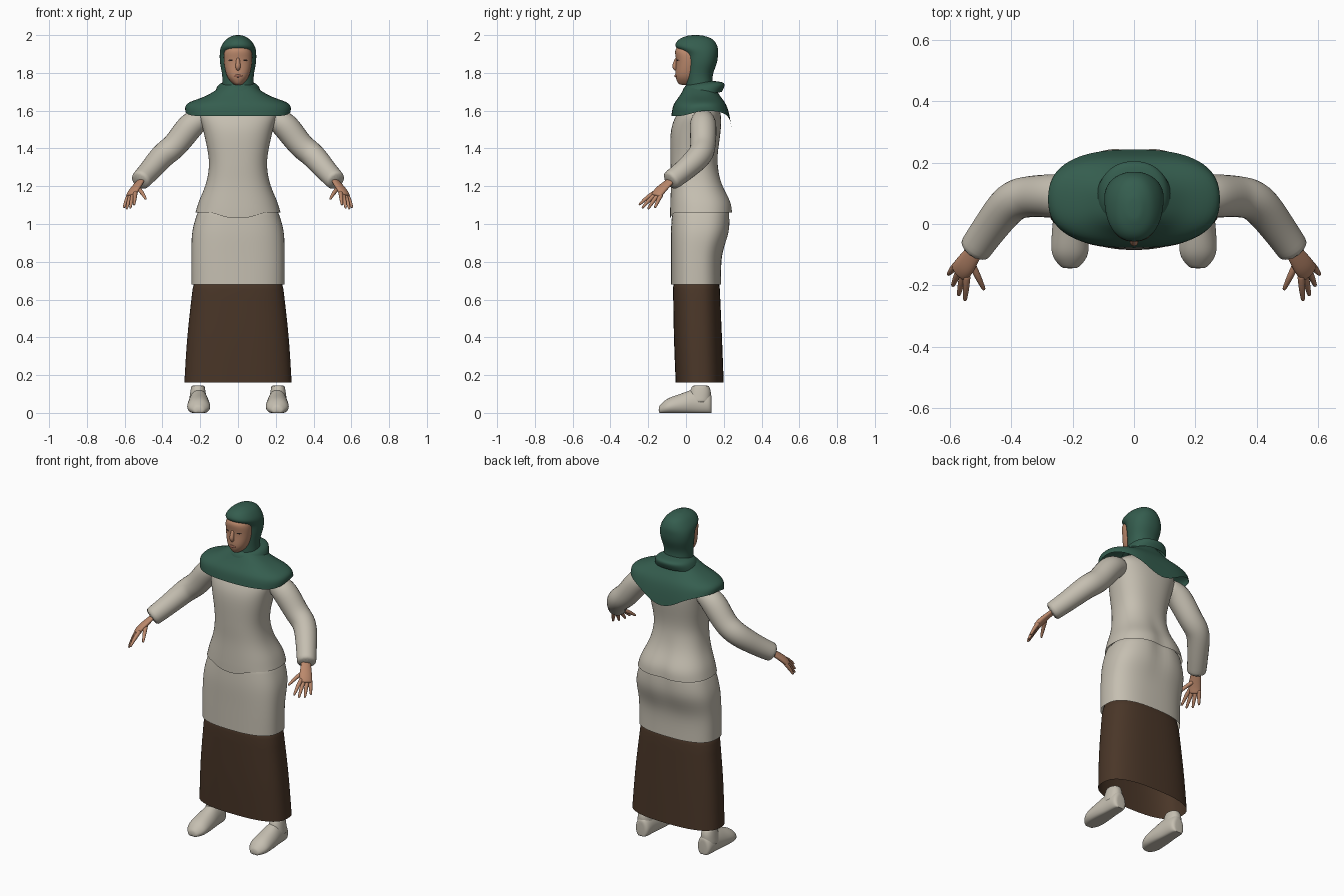
import bpy, bmesh
from math import sin, cos, pi, exp, copysign
from mathutils import Vector

cube = bpy.data.objects.get("Cube")
if cube:
    bpy.data.objects.remove(cube)


def material(name, *rgb):
    mat = bpy.data.materials.new(name)
    mat.use_nodes = True
    mat.diffuse_color = (*rgb, 1)
    shader = mat.node_tree.nodes["Principled BSDF"]
    shader.inputs["Base Color"].default_value = (*rgb, 1)
    return mat


scarf_green = material("scarf_green", .035, .11, .077)
cloth_beige = material("cloth_beige", .56, .52, .44)
skirt_brown = material("skirt_brown", .068, .037, .021)
skin_tan = material("skin_tan", .5, .25, .15)
lip_red = material("lip_red", .36, .15, .1)
lash_dark = material("lash_dark", .02, .012, .01)


def spline(rows, steps=3):
    """Pass a smooth curve through the given rows of any length."""
    rows = [Vector(row) for row in rows]
    last = len(rows) - 1
    result = []
    for i in range(last):
        before, start, end, after = (rows[min(max(j, 0), last)] for j in range(i - 1, i + 3))
        for k in range(steps):
            t = k / steps
            bend = 2 * before - 5 * start + 4 * end - after
            twist = 3 * (start - end) + after - before
            result.append(start + (end - before + bend * t + twist * t * t) * (t / 2))
    return result + [rows[-1]]


def outline(count, exponent=2):
    """Points of a unit circle, squarer for a higher exponent."""
    for i in range(count):
        angle = 2 * pi * i / count
        yield [copysign(abs(value) ** (2 / exponent), value) for value in (cos(angle), sin(angle))]


def skin_rings(name, rings, mat, bottom=True, top=True, mirror=False):
    """Bridge rings of points into a smooth surface."""
    bm = bmesh.new()
    loops = [[bm.verts.new(point) for point in ring] for ring in rings]
    for lower, upper in zip(loops, loops[1:]):
        for i in range(len(lower)):
            bm.faces.new((lower[i - 1], lower[i], upper[i], upper[i - 1]))
    if bottom:
        bm.faces.new(reversed(loops[0]))
    if top:
        bm.faces.new(loops[-1])
    bmesh.ops.recalc_face_normals(bm, faces=bm.faces)
    for face in bm.faces:
        face.smooth = True
    mesh = bpy.data.meshes.new(name)
    bm.to_mesh(mesh)
    bm.free()
    mesh.materials.append(mat)
    part = bpy.data.objects.new(name, mesh)
    bpy.context.collection.objects.link(part)
    if mirror:
        part.modifiers.new("mirror", "MIRROR").use_mirror_merge = False
    part.modifiers.new("smooth", "SUBSURF").levels = 1


def loft(name, mat, rows, exponent=2.2, centre=0, bend=None, **options):
    """Stack upright rings; rows hold height, half width, front and back."""
    rings = []
    for z, width, front, back in spline(rows):
        middle, depth = (front + back) / 2, (back - front) / 2
        ring = [Vector((centre + width * c, middle + depth * s, z))
                for c, s in outline(36, exponent)]
        if bend:
            for point in ring:
                bend(point)
        rings.append(ring)
    skin_rings(name, rings, mat, **options)


def tube(name, mat, rows, side, flat=1, **options):
    """Sweep an oval along a path; rows hold a point and its radius."""
    path = spline(rows)
    points = [row.to_3d() for row in path]
    rings = []
    for i, row in enumerate(path):
        along = (points[min(i + 1, len(path) - 1)] - points[max(i - 1, 0)]).normalized()
        across = Vector(side)
        across = (across - along * across.dot(along)).normalized()
        normal = along.cross(across) * flat
        rings.append([points[i] + (across * c + normal * s) * row[3] for c, s in outline(12)])
    skin_rings(name, rings, mat, **options)


# Skirt and tunic
def seat_cleft(point):
    if point.y > 0:
        height = min(max(1.3 - point.z, 0) * 5, max(point.z - .85, 0) * 5, 1)
        point.y -= .016 * exp(-(point.x / .035) ** 2) * height


def shirt_shape(point):
    seat_cleft(point)
    if point.z < 1.07 and point.y < 0:
        point.z -= .03 * exp(-(point.x / .1) ** 4)


loft("skirt", skirt_brown,
     [(.16, .285, -.055, .2), (.42, .268, -.065, .19), (.75, .23, -.07, .175)],
     exponent=2.6, bottom=False)
loft("tunic_lower", cloth_beige,
     [(.68, .247, -.08, .187), (.83, .247, -.08, .19), (.97, .242, -.08, .233), (1.1, .2, -.07, .23)],
     exponent=2.6, bend=seat_cleft, bottom=False)
loft("tunic_upper", cloth_beige,
     [(1.06, .226, -.085, .25), (1.12, .208, -.083, .24), (1.22, .168, -.08, .19),
      (1.34, .154, -.083, .166), (1.5, .185, -.08, .185), (1.6, .2, -.04, .18), (1.68, .08, 0, .13)],
     exponent=2.4, bend=shirt_shape, bottom=False)

# Sleeves
tube("sleeves", cloth_beige,
     [(.16, .09, 1.56, .05), (.24, .09, 1.53, .073), (.33, .09, 1.42, .07),
      (.4, .07, 1.36, .068), (.47, -.015, 1.28, .06), (.523, -.09, 1.223, .055)],
     side=(0, 1, 0), mirror=True)

# Hands
palm_side = Vector((.04, .04, -.01))
tube("palms", skin_tan,
     [(.51, -.075, 1.235, .026), (.55, -.135, 1.18, .037), (.57, -.16, 1.145, .035)],
     palm_side, flat=.5, mirror=True)


def finger(name, root, tip, lift):
    middle = (root + tip) / 2 + Vector((0, 0, lift))
    rows = [(*root, .012), (*middle, .011), (*tip, .006)]
    tube(name, skin_tan, rows, palm_side, mirror=True)


first_root, last_root = Vector((.543, -.165, 1.168)), Vector((.576, -.13, 1.157))
first_tip, last_tip = Vector((.55, -.25, 1.1)), Vector((.605, -.165, 1.085))
for i, name in enumerate(("index", "middle", "ring", "little")):
    root, tip = first_root.lerp(last_root, i / 3), first_tip.lerp(last_tip, i / 3)
    tip += (tip - root) * sin(pi * i / 3) * .2
    finger(name + "_fingers", root, tip, .004)
finger("thumbs", Vector((.53, -.125, 1.19)), Vector((.487, -.215, 1.13)), .006)


# Shoulder cape with a pointed back
def cape_hem(point):
    weight = min(1, max(0, 1.7 - point.z) * 10) ** 2
    reach = (point.y - .085) / .16
    if reach < 0:
        point.z -= .028 * min(1, -1.5 * reach) * weight
    else:
        centre = .3 + .7 * exp(-(point.x / .13) ** 2)
        point.z -= .115 * reach ** 3 * weight * centre


def collar_tilt(point):
    point.z += (point.y - .08) / 8


loft("scarf_cape", scarf_green,
     [(1.6, .28, -.078, .243), (1.64, .27, -.067, .22), (1.68, .165, -.034, .18), (1.735, .08, 0, .145)],
     exponent=2.5, bend=cape_hem, bottom=False, top=False)
loft("scarf_collar", scarf_green,
     [(1.685, .125, -.028, .19), (1.73, .108, -.014, .205), (1.75, .075, .01, .14)],
     bend=collar_tilt, bottom=False, top=False)

# Hood
loft("scarf_hood", scarf_green,
     [(1.7, .085, 0, .15), (1.78, .083, 0, .14), (1.85, .095, 0, .163), (1.9, .097, -.01, .17),
      (1.94, .09, -.058, .167), (1.98, .06, -.035, .14), (2, .02, .02, .08)])

# Face
loft("face", skin_tan,
     [(1.735, .02, -.035, .06), (1.78, .058, -.056, .07), (1.86, .075, -.052, .08),
      (1.92, .07, -.058, .08), (1.95, .03, -.03, .06)])
tube("nose", skin_tan,
     [(0, -.048, 1.88, .008), (0, -.06, 1.835, .014), (0, -.05, 1.815, .008)], side=(1, 0, 0))
tube("closed_eyes", lash_dark,
     [(.018, -.049, 1.867, .002), (.036, -.044, 1.868, .006), (.054, -.034, 1.867, .002)],
     side=(0, 0, 1), flat=.7, mirror=True)
tube("mouth", lip_red,
     [(-.024, -.05, 1.782, .003), (0, -.057, 1.784, .008), (.024, -.05, 1.782, .003)],
     side=(0, 0, 1), flat=.6)

# Shoes with flat soles
shoe_rings = []
for y, width, height in spline([(-.145, .025, .03), (-.1, .06, .068), (-.02, .06, .095),
                                (.05, .052, .115), (.12, .045, .1), (.136, .025, .08)]):
    shoe_rings.append([(.208 + width * c * (1 - max(s, 0) / 4), y, max(0, height * (.5 + .6 * s)))
                       for c, s in outline(20, 2.4)])
skin_rings("shoes", shoe_rings, cloth_beige, mirror=True)
loft("shoe_ankles", cloth_beige,
     [(.05, .048, .01, .13), (.11, .041, .02, .132), (.146, .034, .035, .12)],
     centre=.212, mirror=True)
